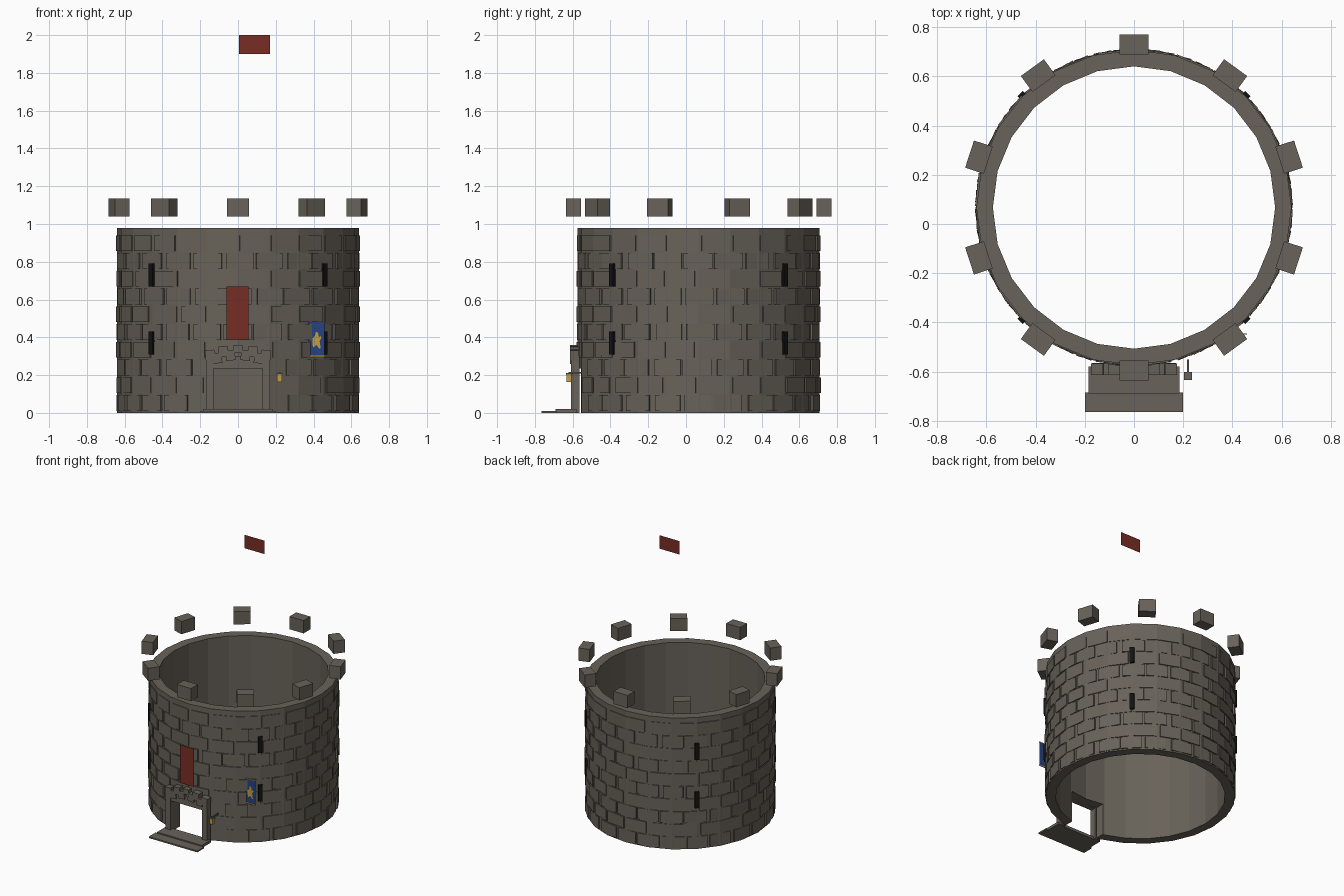
import bpy, bmesh, math, random
from mathutils import Matrix, Vector

if "Cube" in bpy.data.objects:
    bpy.data.objects.remove(bpy.data.objects["Cube"])

random.seed(4)
CY = 0.067                      # tower axis in y
R_OUT, R_IN, H = 0.641, 0.574, 0.98


def material(name, col):
    m = bpy.data.materials.new(name)
    m.diffuse_color = (*col, 1)
    m.use_nodes = True
    m.node_tree.nodes["Principled BSDF"].inputs["Base Color"].default_value = m.diffuse_color
    return m


STONE = material("stone", (0.138, 0.122, 0.100))
BLACK = material("black", (0.006, 0.006, 0.006))
RED = material("red cloth", (0.19, 0.027, 0.018))
BLUE = material("blue cloth", (0.018, 0.055, 0.22))
GOLD = material("gold", (0.56, 0.34, 0.055))


def finish(name, bm, mat):
    me = bpy.data.meshes.new(name)
    bm.to_mesh(me)
    bm.free()
    me.materials.append(mat)
    ob = bpy.data.objects.new(name, me)
    bpy.context.collection.objects.link(ob)
    return ob


def add_box(bm, size, mtx):
    bmesh.ops.create_cube(bm, size=1, matrix=mtx @ Matrix.Diagonal((*size, 1)))


def boxes(name, mat, *ranges):
    """Axis aligned boxes given as (x0, x1, y0, y1, z0, z1)."""
    bm = bmesh.new()
    for x0, x1, y0, y1, z0, z1 in ranges:
        c = Vector(((x0 + x1) / 2, (y0 + y1) / 2, (z0 + z1) / 2))
        add_box(bm, (x1 - x0, y1 - y0, z1 - z0), Matrix.Translation(c))
    return finish(name, bm, mat)


def sheet(name, mat, y, pts):
    """Flat cloth shape facing the front, from (x, z) points."""
    bm = bmesh.new()
    bm.faces.new([bm.verts.new((x, y, z)) for x, z in pts])
    return finish(name, bm, mat)


def rect(x0, x1, z0, z1):
    return [(x0, z0), (x1, z0), (x1, z1), (x0, z1)]


def around(angle, radius, z):
    """Frame on the tower: local x points outwards."""
    return (Matrix.Translation((0, CY, z)) @ Matrix.Rotation(angle, 4, 'Z')
            @ Matrix.Translation((radius, 0, 0)))


# hollow 24-sided wall
N = 24
bm = bmesh.new()
rings = []
for r, z in ((R_OUT, 0), (R_OUT, H), (R_IN, H), (R_IN, 0)):
    rings.append([bm.verts.new((r * math.cos(2 * math.pi * i / N),
                                CY + r * math.sin(2 * math.pi * i / N), z)) for i in range(N)])
for k in range(4):
    a, b = rings[k], rings[(k + 1) % 4]
    for i in range(N):
        j = (i + 1) % N
        bm.faces.new((a[i], a[j], b[j], b[i]))
bmesh.ops.recalc_face_normals(bm, faces=bm.faces)
wall = finish("tower_wall", bm, STONE)

# doorway cut through the front
cutter = boxes("door_cutter", STONE, (-0.135, 0.135, -0.75, -0.35, -0.1, 0.235))
cutter.hide_render = True
mod = wall.modifiers.new("doorway", 'BOOLEAN')
mod.object, mod.operation, mod.solver = cutter, 'DIFFERENCE', 'EXACT'
bpy.context.view_layer.objects.active = wall
bpy.ops.object.modifier_apply(modifier="doorway")
bpy.data.objects.remove(cutter)

# staggered courses of slightly raised stones
bm = bmesh.new()
ROWS = 10
pitch = 0.094
for row in range(ROWS):
    z = 0.052 + row * pitch
    for i in range(N):
        a = 2 * math.pi * (i + 0.5 * (row % 2)) / N + random.uniform(-0.02, 0.02)
        x = R_OUT * math.cos(a)
        if math.sin(a) < 0 and abs(x) < 0.22 and z < 0.28:
            continue
        outer = 0.641 + random.uniform(-0.002, 0.002)
        add_box(bm, (0.03, random.uniform(0.135, 0.155), 0.084),
                around(a, outer - 0.015, z))
finish("wall_stones", bm, STONE)

# ring of ten merlons
bm = bmesh.new()
for i in range(10):
    add_box(bm, (0.08, 0.116, 0.095), around(math.pi / 2 + i * math.pi / 5, 0.663, 1.0875))
finish("merlons", bm, STONE)

# arrow slits at the four diagonals, two levels
bm = bmesh.new()
for i in range(4):
    for z in (0.37, 0.73):
        add_box(bm, (0.02, 0.03, 0.12), around(math.pi / 4 + i * math.pi / 2, 0.645, z))
finish("arrow_slits", bm, BLACK)

# door surround: posts, lintel, inner trim
boxes("door_frame", STONE,
      (-0.17, -0.13, -0.61, -0.565, 0.0, 0.29),
      (0.13, 0.17, -0.61, -0.565, 0.0, 0.29),
      (-0.17, 0.17, -0.605, -0.565, 0.235, 0.30))

# stepped arch stones above the door
bm = bmesh.new()
for x, z in ((0.148, 0.305), (0.11, 0.29), (0.078, 0.325), (0.04, 0.305)):
    for s in (-1, 1):
        add_box(bm, (0.05, 0.046, 0.055),
                Matrix.Translation((s * x, -0.59, z)) @ Matrix.Rotation(s * 0.1, 4, 'Y'))
add_box(bm, (0.045, 0.05, 0.04), Matrix.Translation((0, -0.59, 0.34)))
finish("arch_stones", bm, STONE)

# entrance steps
boxes("door_steps", STONE,
      (-0.2, 0.2, -0.765, -0.685, 0.0, 0.011),
      (-0.185, 0.185, -0.69, -0.58, 0.0, 0.02))

# lantern on a bracket beside the door
boxes("lantern_glass", GOLD, (0.206, 0.233, -0.632, -0.605, 0.164, 0.203))
boxes("lantern_bracket", STONE,
      (0.203, 0.236, -0.635, -0.602, 0.203, 0.21),
      (0.215, 0.224, -0.623, -0.55, 0.208, 0.216))

# cloths: flag, red banner, blue banner with gold emblem and fringe
sheet("flag", RED, CY, rect(0.005, 0.17, 1.9, 2.0))
sheet("red_banner", RED, -0.597, rect(-0.06, 0.055, 0.385, 0.67))
sheet("blue_banner", BLUE, -0.447, rect(0.34, 0.458, 0.305, 0.482))
sheet("banner_emblem", GOLD, -0.450,
      [(0.40, 0.345), (0.415, 0.36), (0.43, 0.34), (0.438, 0.342), (0.432, 0.38),
       (0.443, 0.40), (0.436, 0.408), (0.428, 0.40), (0.424, 0.425), (0.412, 0.43),
       (0.408, 0.41), (0.395, 0.395), (0.395, 0.36)])
boxes("banner_fringe", GOLD,
      (0.34, 0.46, -0.450, -0.446, 0.297, 0.305),
      (0.34, 0.46, -0.450, -0.446, 0.480, 0.485))
